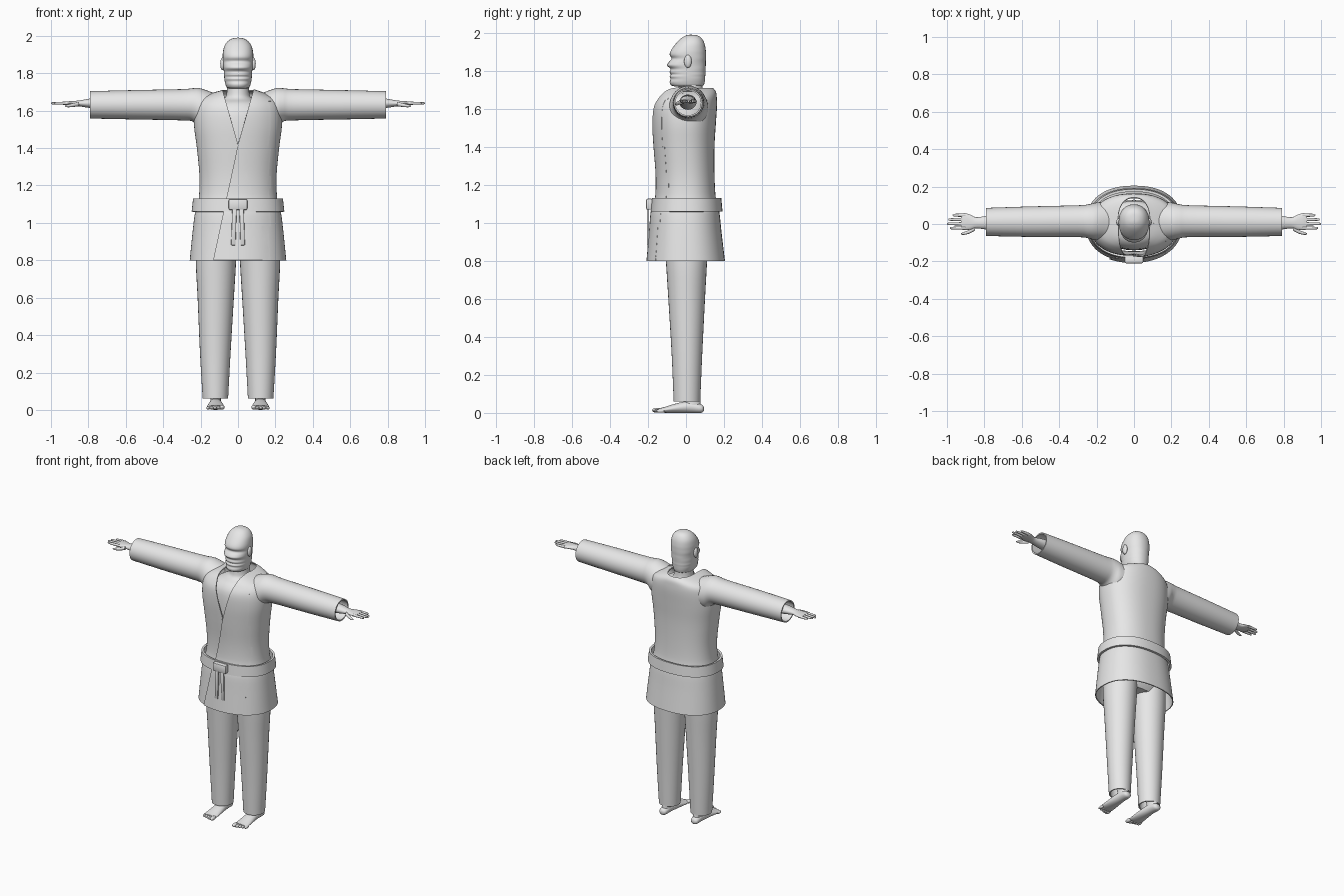
import bpy, bmesh, math
from mathutils import Vector

if "Cube" in bpy.data.objects:
    bpy.data.objects.remove(bpy.data.objects["Cube"], do_unlink=True)

mat = bpy.data.materials.new("light_grey")
mat.use_nodes = True
mat.diffuse_color = (0.8, 0.8, 0.8, 1)
mat.node_tree.nodes["Principled BSDF"].inputs["Base Color"].default_value = (0.8, 0.8, 0.8, 1)
parts = []


def finish(bm, name, thick=0):
    bmesh.ops.recalc_face_normals(bm, faces=bm.faces)
    me = bpy.data.meshes.new(name)
    bm.to_mesh(me)
    bm.free()
    me.materials.append(mat)
    ob = bpy.data.objects.new(name, me)
    bpy.context.collection.objects.link(ob)
    if thick:
        mod = ob.modifiers.new("thickness", 'SOLIDIFY')
        mod.thickness = thick
        mod.offset = -1
    parts.append(ob)
    return ob


def spline(rows, sub):
    """Catmull-Rom rows between the given ones."""
    out = []
    for i in range(len(rows) - 1):
        p = [rows[max(0, min(len(rows) - 1, i + k))] for k in (-1, 0, 1, 2)]
        for j in range(sub):
            t = j / sub
            out.append([0.5 * (2 * b + (c - a) * t + (2 * a - 5 * b + 4 * c - d) * t * t
                               + (3 * b - a - 3 * c + d) * t ** 3) for a, b, c, d in zip(*p)])
    return out + [list(rows[-1])]


def loft_mesh(rows, axis='z', s=1, segs=32, power=2, sub=4, caps=True):
    """Rows are (station, low_a, high_a, low_b, high_b) across the axis."""
    bm = bmesh.new()
    rings = []
    for t, a0, a1, b0, b1 in spline(rows, sub):
        ring = []
        for i in range(segs):
            ang = math.tau * i / segs
            c, n = math.cos(ang), math.sin(ang)
            a = (a0 + a1) / 2 + (a1 - a0) / 2 * math.copysign(abs(c) ** (2 / power), c)
            b = (b0 + b1) / 2 + (b1 - b0) / 2 * math.copysign(abs(n) ** (2 / power), n)
            x, y, z = {'x': (t, a, b), 'y': (a, t, b), 'z': (a, b, t)}[axis]
            ring.append(bm.verts.new((x * s, y, z)))
        rings.append(ring)
    for r, q in zip(rings, rings[1:]):
        for i in range(segs):
            k = (i + 1) % segs
            bm.faces.new((r[i], r[k], q[k], q[i]))
    if caps:
        bm.faces.new(rings[0])
        bm.faces.new(rings[-1])
    return bm


def loft(name, rows, thick=0, **kw):
    return finish(loft_mesh(rows, caps=not thick, **kw), name, thick)


def sym(rows):
    return [(z, -w, w, f, b) for z, w, f, b in rows]


def ball(name, loc, size):
    bm = bmesh.new()
    bmesh.ops.create_uvsphere(bm, u_segments=16, v_segments=10, radius=1)
    bmesh.ops.scale(bm, vec=size, verts=bm.verts)
    bmesh.ops.translate(bm, vec=loc, verts=bm.verts)
    return finish(bm, name)


def box(name, loc, size, turn=0, bevel=0.004):
    bm = bmesh.new()
    bmesh.ops.create_cube(bm, size=1)
    bmesh.ops.scale(bm, vec=size, verts=bm.verts)
    bmesh.ops.bevel(bm, geom=bm.edges[:], offset=bevel, segments=2, affect='EDGES', profile=0.5)
    ob = finish(bm, name)
    ob.location = loc
    ob.rotation_euler.y = turn


# Jacket shell with a V neck and a diagonal overlap
V_BASE, V_SLOPE, LAP_SLOPE = 1.42, 0.286, 0.21
jacket = loft_mesh(sym([
    (0.8, 0.258, -0.2, 0.205), (0.95, 0.243, -0.187, 0.187), (1.06, 0.229, -0.177, 0.175),
    (1.13, 0.21, -0.155, 0.157), (1.25, 0.206, -0.152, 0.15), (1.4, 0.22, -0.163, 0.15),
    (1.52, 0.235, -0.17, 0.157), (1.61, 0.232, -0.165, 0.163), (1.66, 0.21, -0.14, 0.162),
    (1.69, 0.15, -0.118, 0.157), (1.71, 0.085, -0.1, 0.142)]),
    segs=64, power=2.3, caps=False)
for slope in (V_SLOPE, -V_SLOPE, LAP_SLOPE):
    front = [f for f in jacket.faces if f.calc_center_median().y < 0]
    geom = set(front) | {e for f in front for e in f.edges} | {v for f in front for v in f.verts}
    bmesh.ops.bisect_plane(jacket, geom=list(geom), plane_co=(0, 0, V_BASE), plane_no=(1, 0, -slope))


def in_neck(c):
    return c.y < 0 and abs(c.x) < V_SLOPE * (c.z - V_BASE)


def on_overlap(c):
    rise = c.z - V_BASE
    return c.y < 0 and (V_SLOPE if rise > 0 else LAP_SLOPE) * rise < c.x < 0.17


bmesh.ops.delete(jacket, geom=[f for f in jacket.faces if in_neck(f.calc_center_median())], context='FACES')
bmesh.ops.recalc_face_normals(jacket, faces=jacket.faces)
overlap = jacket.copy()
bmesh.ops.delete(overlap, geom=[f for f in overlap.faces if not on_overlap(f.calc_center_median())],
                 context='FACES')
overlap.normal_update()
for v, n in [(v, v.normal.copy()) for v in overlap.verts]:
    v.co += n * 0.008 * max(0.1, min(1, (0.17 - v.co.x) / 0.15))
finish(jacket, "jacket", 0.006)
finish(overlap, "jacket_overlap", 0.006)

# Belt, knot and hanging ends
loft("belt", sym([(1.06, 0.248, -0.186, 0.192), (1.13, 0.24, -0.18, 0.186)]),
     thick=0.014, power=2.3, segs=64)
box("belt_knot", (0, -0.193, 1.098), (0.1, 0.034, 0.058), bevel=0.008)
for s, side in ((1, "left"), (-1, "right")):
    box("belt_end_" + side, (s * 0.022, -0.2, 0.98), (0.024, 0.012, 0.2), -s * 0.03)

# Chest with neck, and hips inside the clothing
loft("chest_and_neck", sym([
    (1.15, 0.17, -0.12, 0.12), (1.4, 0.19, -0.14, 0.12), (1.57, 0.19, -0.135, 0.125),
    (1.635, 0.14, -0.105, 0.12), (1.665, 0.075, -0.055, 0.1), (1.7, 0.06, -0.04, 0.088),
    (1.78, 0.06, -0.035, 0.085)]))
loft("hips", sym([(0.83, 0.2, -0.09, 0.09), (0.9, 0.21, -0.12, 0.12), (1.1, 0.19, -0.13, 0.13)]))

# Head with brow, nose, lips and chin in its profile
loft("head", sym([
    (1.718, 0.045, -0.06, 0.075), (1.724, 0.06, -0.078, 0.092), (1.74, 0.067, -0.086, 0.098),
    (1.757, 0.071, -0.081, 0.1), (1.77, 0.073, -0.086, 0.101), (1.781, 0.074, -0.08, 0.102),
    (1.793, 0.075, -0.086, 0.102), (1.81, 0.076, -0.082, 0.103), (1.828, 0.078, -0.099, 0.104),
    (1.845, 0.079, -0.091, 0.104), (1.864, 0.08, -0.076, 0.105), (1.885, 0.082, -0.086, 0.105),
    (1.91, 0.081, -0.078, 0.104), (1.945, 0.073, -0.052, 0.097), (1.972, 0.054, -0.025, 0.082),
    (1.986, 0.03, 0, 0.06), (1.99, 0.004, 0.018, 0.03)]), power=2.2)

for s, side in ((1, "left"), (-1, "right")):
    ball("ear_" + side, (s * 0.083, 0.01, 1.85), (0.012, 0.02, 0.034))

    # Sleeve, flared into the shoulder
    loft("sleeve_" + side, [
        (0.13, -0.09, 0.12, 1.5, 1.695), (0.2, -0.088, 0.115, 1.5, 1.719),
        (0.24, -0.078, 0.106, 1.54, 1.72), (0.3, -0.07, 0.1, 1.548, 1.715),
        (0.55, -0.069, 0.094, 1.553, 1.71), (0.79, -0.064, 0.086, 1.558, 1.704)],
        thick=0.008, axis='x', s=s)

    # Forearm and palm
    loft("hand_" + side, [
        (0.6, -0.035, 0.055, 1.595, 1.675), (0.76, -0.032, 0.047, 1.61, 1.668),
        (0.84, -0.023, 0.036, 1.622, 1.656), (0.875, -0.03, 0.05, 1.626, 1.652),
        (0.905, -0.032, 0.058, 1.63, 1.65), (0.925, -0.028, 0.054, 1.634, 1.647)],
        axis='x', s=s)
    for i, (name, tip) in enumerate((("index", 0.985), ("middle", 1), ("ring", 0.992), ("little", 0.97))):
        y = -0.022 + i * 0.023
        loft(name + "_finger_" + side, [
            (0.9, y - 0.009, y + 0.009, 1.631, 1.649), (0.95, y - 0.008, y + 0.008, 1.632, 1.647),
            (tip - 0.006, y - 0.006, y + 0.006, 1.634, 1.645), (tip, y - 0.002, y + 0.002, 1.638, 1.642)],
            axis='x', s=s, segs=12)
    loft("thumb_" + side, [
        (0.85, -0.035, -0.01, 1.624, 1.648), (0.88, -0.051, -0.031, 1.62, 1.64),
        (0.91, -0.058, -0.043, 1.618, 1.633), (0.925, -0.056, -0.05, 1.622, 1.628)],
        axis='x', s=s, segs=12)

    # Trouser leg
    loft("trouser_leg_" + side, [
        (0.06, 0.053, 0.189, -0.065, 0.075), (0.3, 0.04, 0.203, -0.075, 0.085),
        (0.6, 0.022, 0.216, -0.093, 0.1), (0.8, 0.01, 0.225, -0.106, 0.111),
        (1.0, 0.004, 0.215, -0.12, 0.12)], thick=0.008, s=s)

    # Foot, ankle and toes
    loft("foot_" + side, [
        (0.094, 0.112, 0.132, 0.012, 0.03), (0.08, 0.095, 0.148, 0, 0.045),
        (0.02, 0.088, 0.152, 0, 0.062), (-0.05, 0.079, 0.16, 0, 0.05),
        (-0.12, 0.074, 0.166, 0.001, 0.029), (-0.145, 0.08, 0.16, 0.006, 0.024)],
        axis='y', s=s)
    loft("ankle_" + side, [
        (0.03, 0.09, 0.15, -0.02, 0.08), (0.07, 0.092, 0.148, -0.01, 0.075),
        (0.25, 0.085, 0.155, -0.035, 0.065)], s=s)
    for i in range(5):
        r = 0.013 if i == 0 else 0.0095
        ball("toe_%d_%s" % (i + 1, side), (s * (0.085 + i * 0.0185), -0.153 + i * 0.005, r + 0.001),
             (r, 0.027 - i * 0.001, r))

# Apply thickness and smooth everything, keeping hard rims
bpy.ops.object.select_all(action='DESELECT')
for ob in parts:
    ob.select_set(True)
bpy.context.view_layer.objects.active = parts[0]
bpy.ops.object.convert(target='MESH')
bpy.ops.object.shade_smooth_by_angle(angle=math.radians(40))
